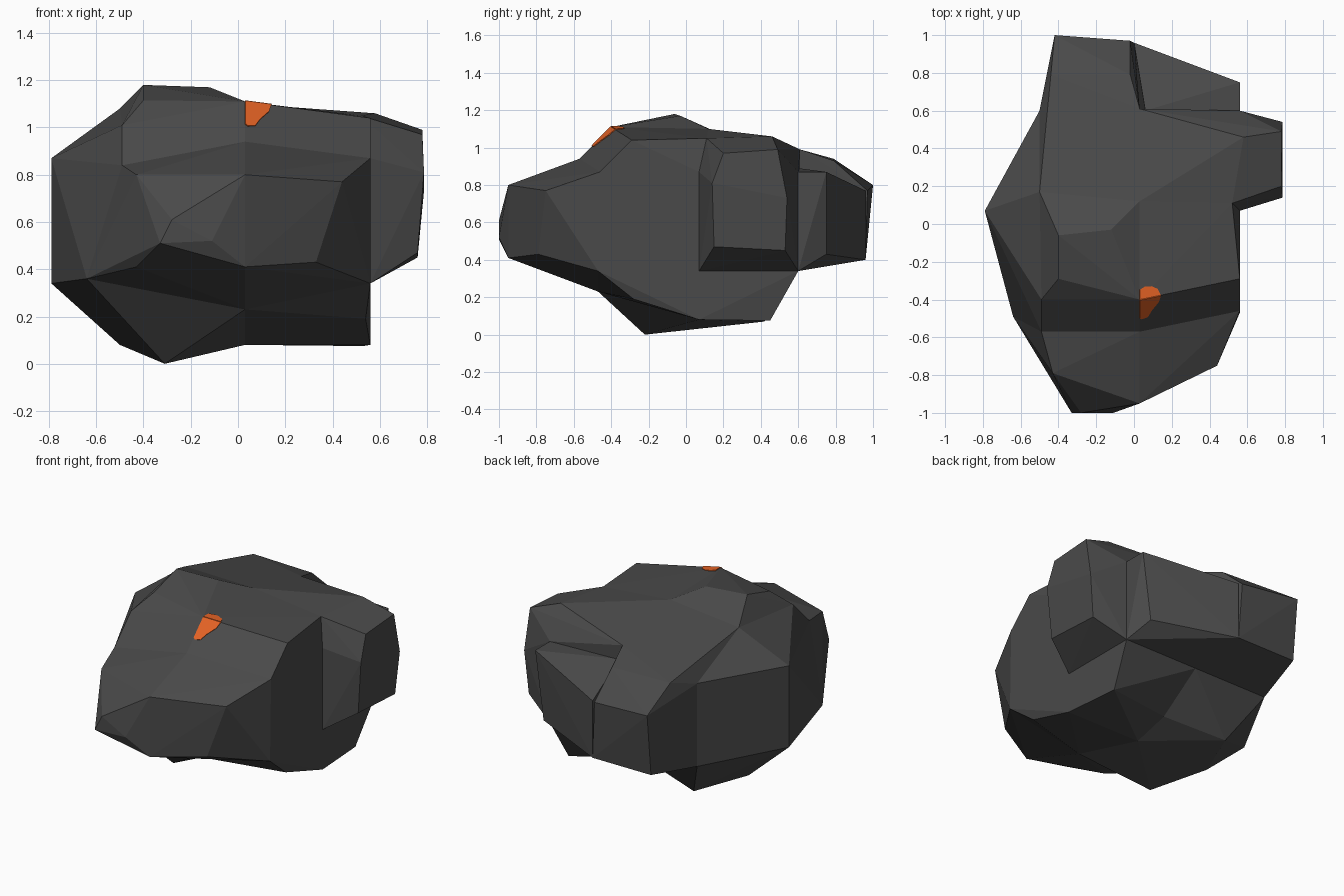
import bpy, bmesh, math
from mathutils import Vector

if "Cube" in bpy.data.objects:
    bpy.data.objects.remove(bpy.data.objects["Cube"])


def material(name, rgb):
    m = bpy.data.materials.new(name)
    m.diffuse_color = (*rgb, 1)
    m.use_nodes = True
    m.node_tree.nodes["Principled BSDF"].inputs["Base Color"].default_value = m.diffuse_color
    return m


STONE = material("dark_stone", (0.068, 0.068, 0.068))
ORANGE = material("orange_mark", (0.76, 0.12, 0.018))


def finish(name, bm, mat):
    bmesh.ops.recalc_face_normals(bm, faces=bm.faces[:])
    me = bpy.data.meshes.new(name)
    bm.to_mesh(me)
    bm.free()
    me.materials.append(mat)
    ob = bpy.data.objects.new(name, me)
    bpy.context.collection.objects.link(ob)
    return ob


def chunk(name, *points):
    """One convex chunk of rock with flat facets, wrapped around its corners."""
    bm = bmesh.new()
    for p in points:
        bm.verts.new(p)
    bmesh.ops.convex_hull(bm, input=bm.verts[:])
    bmesh.ops.delete(bm, geom=[v for v in bm.verts if not v.link_faces], context='VERTS')
    bmesh.ops.dissolve_limit(bm, angle_limit=math.radians(2),
                             verts=bm.verts[:], edges=bm.edges[:])
    return finish(name, bm, STONE)


# Corners shared between neighbouring chunks
left_top, left_low = (-.79, .07, .87), (-.79, .07, .34)
front_left_low, front_right_low = (-.64, -.49, .36), (.56, -.47, .34)
brow_left, brow_mid, brow_right = (-.49, -.57, .84), (.03, -.57, .94), (.56, -.46, .87)
rim_left, rim_mid, rim_right = (-.49, -.40, 1.01), (.03, -.40, 1.11), (.56, -.29, 1.04)
top_left, top_mid, top_right = (-.50, .17, 1.08), (.03, .12, 1.10), (.52, .11, 1.05)
back_left, back_mid, back_right = (-.50, .60, .88), (.03, .61, .99), (.56, .60, .87)
base_left, base_mid, base_right = (-.50, .60, .34), (.03, .60, .34), (.56, .60, .34)
side_top, side_low = (.56, .07, .87), (.56, .07, .34)
keel_front, keel_mid, keel_notch = (.03, -.47, .23), (.03, .07, .08), (.03, .31, .14)

# Main mass
chunk("rock_body", left_top, left_low, front_left_low, front_right_low,
      brow_left, brow_mid, brow_right, rim_left, rim_mid, rim_right,
      top_left, top_mid, top_right, back_left, back_mid,
      base_left, base_right, side_top, side_low)

# Raised crown on the top left
chunk("rock_crown", rim_left, rim_mid, top_left, top_mid,
      (-.40, -.29, 1.115), (-.12, -.27, 1.13), (-.40, -.06, 1.18), (-.12, -.03, 1.17))

# Front nose
chunk("rock_nose", front_left_low, front_right_low, brow_left, brow_mid, brow_right,
      (-.43, -.79, .80), (-.43, -.79, .41), (-.28, -1, .61), (-.33, -1, .51),
      (-.11, -1, .52), (.03, -.95, .80), (.03, -.95, .41),
      (.44, -.75, .77), (.33, -.79, .43), keel_front)

# Underside, in two halves that meet in a shallow notch
chunk("rock_underside_left", left_low, front_left_low, base_left, base_mid,
      keel_front, keel_mid, keel_notch,
      (-.31, -.22, 0), (-.50, .07, .08), (-.35, .42, .07))
chunk("rock_underside_right", front_right_low, side_low, base_right, base_mid,
      keel_front, keel_mid, keel_notch,
      (.54, -.28, .19), (.56, .07, .08), (.53, .45, .075))

# Block jutting out on the right side
chunk("rock_side_block", top_mid, top_right, back_mid, back_right, base_right,
      side_top, side_low, (.58, .46, 1.06),
      (.78, .20, .97), (.787, .14, .81), (.76, .15, .47),
      (.76, .53, .45), (.787, .54, .73), (.78, .49, .99))

# Two back lobes, the left one standing higher than the right one
chunk("rock_back_lobe_left", top_left, top_mid, back_left, back_mid, base_left, base_mid,
      (-.44, .79, .94), (-.02, .79, .93), (-.42, 1, .80), (-.02, .97, .77),
      (-.42, .96, .40), (0, .96, .40))
chunk("rock_back_lobe_right", back_right, base_right, base_mid, (.06, .60, .89),
      (0, .96, .77), (0, .96, .40), (.56, .75, .87), (.50, .75, .43))


# Orange mark wrapped over the front rim, lying on the slope and on the top
def mark(name, u_corner, v_corner, outline):
    o = Vector(rim_mid)
    u, v = Vector(u_corner) - o, Vector(v_corner) - o
    n = u.cross(v).normalized()
    n *= 0.005 if n.z > 0 else -0.005
    bm = bmesh.new()
    rings = [[bm.verts.new(o + u * a + v * b + n * k) for a, b in outline] for k in (-.4, 1)]
    bm.faces.new(rings[0])
    bm.faces.new(rings[1])
    for i in range(len(outline)):
        j = (i + 1) % len(outline)
        bm.faces.new((rings[0][i], rings[0][j], rings[1][j], rings[1][i]))
    return finish(name, bm, ORANGE)


mark("orange_mark_slope", rim_right, brow_mid,
     [(0, 0), (.21, 0), (.19, .18), (.12, .40), (.08, .58), (.02, .61), (0, .57)])
mark("orange_mark_top", rim_right, top_mid,
     [(0, 0), (.21, 0), (.18, .07), (.12, .11), (.05, .12), (0, .10)])
